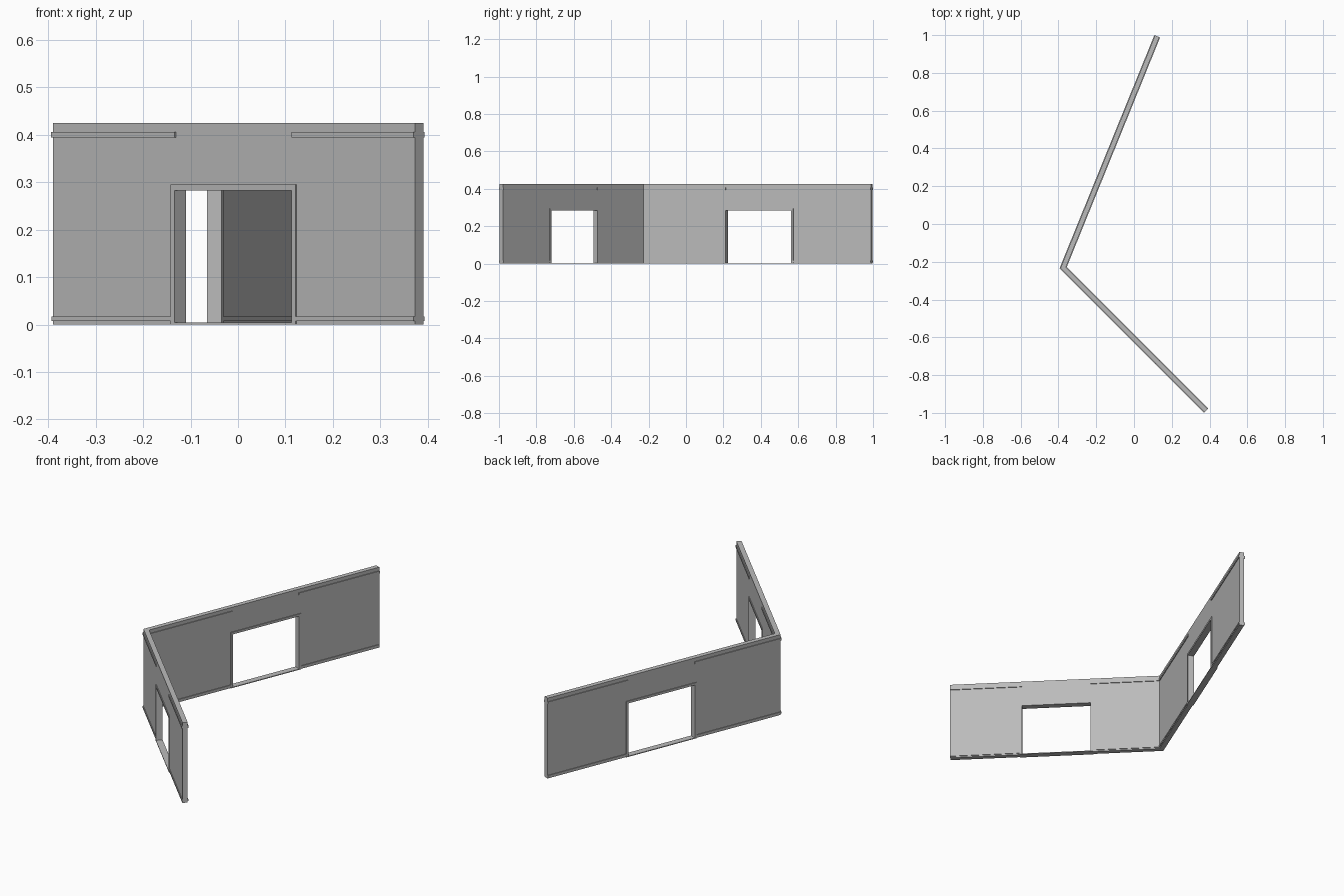
import bpy, bmesh, math
from mathutils import Vector

if "Cube" in bpy.data.objects:
    bpy.data.objects.remove(bpy.data.objects["Cube"])

# One flat grey for the whole model
grey = bpy.data.materials.new("wall_grey")
grey.diffuse_color = (0.5, 0.5, 0.5, 1)
grey.use_nodes = True
grey.node_tree.nodes["Principled BSDF"].inputs["Base Color"].default_value = grey.diffuse_color

CORNER = Vector((-0.375, -0.231, 0))
ENDS = {"long": Vector((0.123, 0.9937, 0)), "short": Vector((0.382, -0.988, 0))}
OPENING = {"long": (0.484, 0.862), "short": (0.358, 0.706)}
HEIGHT, DOOR_TOP = 0.425, 0.283
HALF, PROUD = 0.0125, 0.0165        # half thickness of wall / of raised trim
dirs = {k: (e - CORNER).normalized() for k, e in ENDS.items()}
COT = 1 / math.tan(dirs["long"].angle(dirs["short"]) / 2)


def panel(name, wall, pts, half):
    """Extrude an (along, height) outline through the wall; along == 0 is mitred."""
    d = dirs[wall]
    other = dirs["short" if wall == "long" else "long"]
    n = (other - d * other.dot(d)).normalized()      # towards the inside
    bm = bmesh.new()
    rings = []
    for side in (1, -1):
        ring = []
        for s, z in pts:
            along = s + (side * half * COT if s == 0 else 0)
            ring.append(bm.verts.new(CORNER + d * along + n * side * half + Vector((0, 0, z))))
        rings.append(ring)
    bm.faces.new(rings[0])
    bm.faces.new(rings[1])
    for i in range(len(pts)):
        j = (i + 1) % len(pts)
        if pts[i][0] == 0 and pts[j][0] == 0:
            continue                                  # mitre joint stays open
        bm.faces.new((rings[0][i], rings[0][j], rings[1][j], rings[1][i]))
    bmesh.ops.recalc_face_normals(bm, faces=bm.faces)
    me = bpy.data.meshes.new(name)
    bm.to_mesh(me)
    bm.free()
    me.materials.append(grey)
    bpy.context.collection.objects.link(bpy.data.objects.new(name, me))


def rect(a, b, z0, z1):
    return [(a, z0), (b, z0), (b, z1), (a, z1)]


def arch(a, b, top, a2, b2, top2):
    return [(a, 0), (a2, 0), (a2, top2), (b2, top2), (b2, 0), (b, 0), (b, top), (a, top)]


for w in ENDS:
    length = (ENDS[w] - CORNER).length
    a, b = OPENING[w]
    f = 0.012
    # Wall with doorway
    panel(w + "_wall", w, arch(0, length, HEIGHT, a - f / 2, b + f / 2, DOOR_TOP + f / 2), HALF)
    # Door frame and threshold
    panel(w + "_door_frame", w, arch(a - f, b + f, DOOR_TOP + f, a, b, DOOR_TOP), PROUD)
    panel(w + "_threshold", w, rect(a, b, 0, 0.004), PROUD)
    # Skirting and picture rail on either side of the doorway
    for side, s0, s1, gap in (("inner", 0, a, f), ("outer", b, length, f)):
        k0, k1 = (s0, s1 - gap) if s0 == 0 else (s0 + gap, s1)
        panel(f"{w}_{side}_skirting", w, rect(k0, k1, 0.007, 0.017), PROUD - 0.0005)
        panel(f"{w}_{side}_rail", w, rect(s0, s1, 0.394, 0.406), PROUD)
